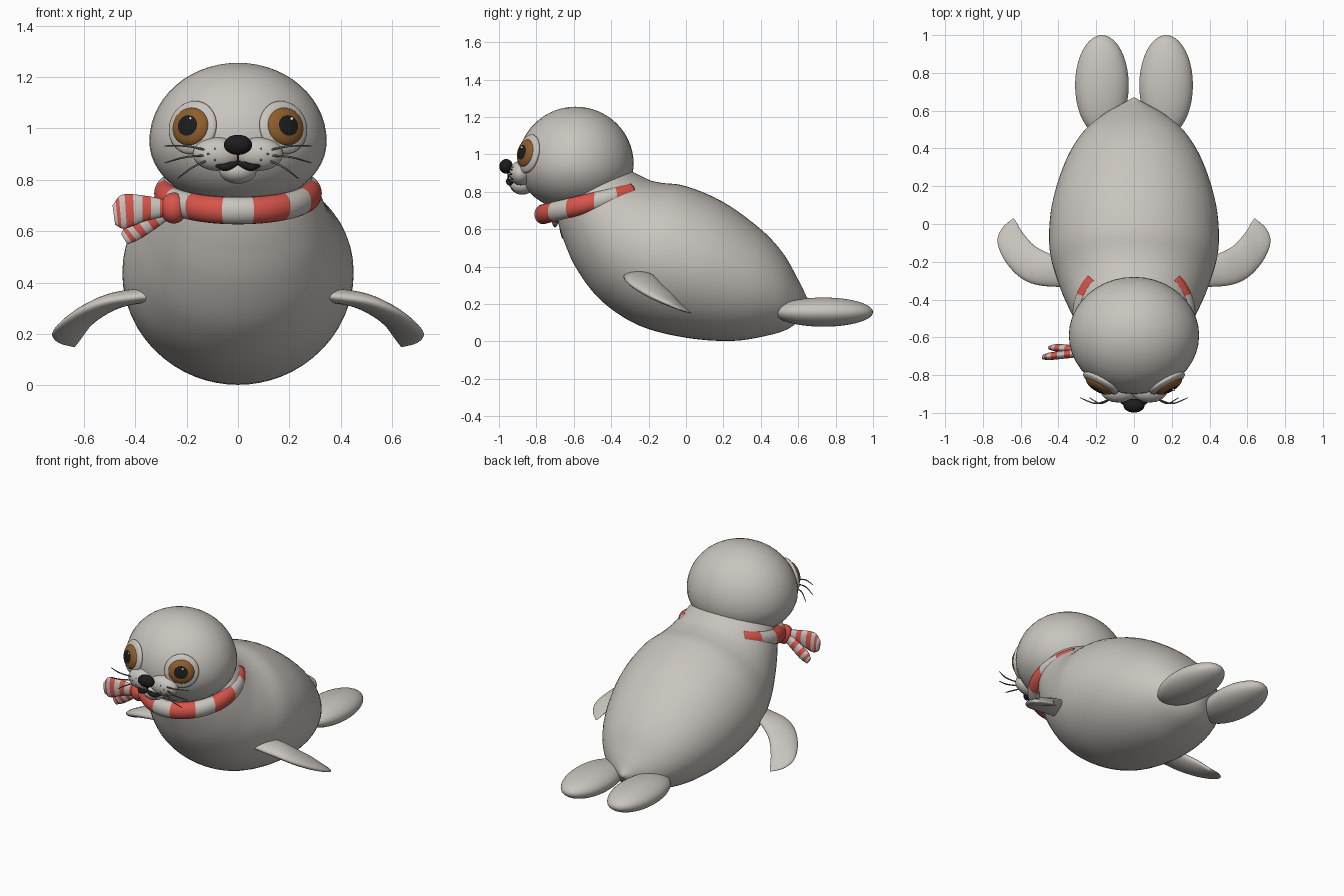
import bpy, bmesh, math
from mathutils import Vector, Matrix

cube = bpy.data.objects.get("Cube")
if cube:
    bpy.data.objects.remove(cube)


def material(name, r, g, b):
    m = bpy.data.materials.new(name)
    m.use_nodes = True
    m.diffuse_color = (r, g, b, 1)
    bsdf = m.node_tree.nodes["Principled BSDF"]
    bsdf.inputs["Base Color"].default_value = (r, g, b, 1)
    bsdf.inputs["Roughness"].default_value = 0.6
    return m


GREY = material("seal grey", 0.58, 0.55, 0.51)
RED = material("scarf red", 0.68, 0.09, 0.07)
BROWN = material("eye brown", 0.27, 0.11, 0.025)
BLACK = material("black", 0.012, 0.012, 0.013)
WHITE = material("highlight white", 0.9, 0.9, 0.9)
DARK = material("whisker grey", 0.14, 0.13, 0.12)


def finish(name, bm, *mats):
    bmesh.ops.recalc_face_normals(bm, faces=bm.faces)
    for f in bm.faces:
        f.smooth = True
    mesh = bpy.data.meshes.new(name)
    bm.to_mesh(mesh)
    bm.free()
    for m in mats:
        mesh.materials.append(m)
    ob = bpy.data.objects.new(name, mesh)
    bpy.context.collection.objects.link(ob)
    return ob


def ball(name, centre, radii, mats, normal=None, rule=None, shape=None):
    """Ellipsoid; rule picks a material and shape bends it, both on the unit sphere."""
    bm = bmesh.new()
    bmesh.ops.create_uvsphere(bm, u_segments=40, v_segments=28, radius=1)
    if rule:
        for f in bm.faces:
            f.material_index = rule(f.calc_center_median())
    if shape:
        for v in bm.verts:
            v.co = shape(v.co)
    turn = normal.to_track_quat('Z', 'Y').to_matrix().to_4x4() if normal else Matrix()
    bm.transform(Matrix.Translation(centre) @ turn @ Matrix.Diagonal((*radii, 1)))
    return finish(name, bm, *mats)


def spline(pts, steps):
    """Smooth path through the points."""
    ext = [2 * pts[0] - pts[1]] + pts + [2 * pts[-1] - pts[-2]]
    out = []
    for i in range(len(pts) - 1):
        a, b, c, d = ext[i:i + 4]
        for k in range(steps):
            t = k / steps
            out.append(0.5 * (2 * b + (c - a) * t + (2 * a - 5 * b + 4 * c - d) * t ** 2
                              + (3 * b - a - 3 * c + d) * t ** 3))
    return out + [pts[-1]]


def loft(name, sections, mats, steps=5, sides=40, rule=None):
    """Skin oval rings; each section is (edge, opposite edge, half-width vector)."""
    tracks = [spline([Vector(s[i]) for s in sections], steps) for i in range(3)]
    bm = bmesh.new()
    rings = []
    for a, b, w in zip(*tracks):
        ring = []
        for k in range(sides):
            t = math.tau * k / sides
            ring.append(bm.verts.new((a + b) / 2 + (a - b) / 2 * math.cos(t) + w * math.sin(t)))
        rings.append(ring)
    for j, (p, q) in enumerate(zip(rings, rings[1:])):
        for k in range(sides):
            n = (k + 1) % sides
            f = bm.faces.new((p[k], p[n], q[n], q[k]))
            f.material_index = rule((j + 0.5) / (len(rings) - 1)) if rule else 0
    bm.faces.new(rings[0])
    bm.faces.new(rings[-1])
    ob = finish(name, bm, *mats)
    return ob


def tube(name, pts, radii, mat):
    """Thin tapered tube."""
    cu = bpy.data.curves.new(name, 'CURVE')
    cu.dimensions = '3D'
    cu.bevel_depth = 1
    cu.bevel_resolution = 2
    cu.use_fill_caps = True
    path = spline([Vector(p) for p in pts], 5)
    sp = cu.splines.new('POLY')
    sp.points.add(len(path) - 1)
    for i, p in enumerate(path):
        t = i / (len(path) - 1) * (len(radii) - 1)
        j = min(int(t), len(radii) - 2)
        sp.points[i].co = (*p, 1)
        sp.points[i].radius = radii[j] + (radii[j + 1] - radii[j]) * (t - j)
    cu.materials.append(mat)
    ob = bpy.data.objects.new(name, cu)
    bpy.context.collection.objects.link(ob)
    bpy.ops.object.select_all(action='DESELECT')
    ob.select_set(True)
    bpy.context.view_layer.objects.active = ob
    bpy.ops.object.convert(target='MESH')


# Body: back point (y, z), belly point (y, z), half width
body = [(.67, .2, .67, .19, .003), (.645, .24, .63, .14, .06), (.6, .33, .56, .075, .16),
        (.52, .47, .45, .035, .27), (.4, .6, .25, .003, .365), (.2, .745, 0, .02, .435),
        (0, .83, -.25, .085, .448), (-.13, .848, -.45, .215, .405), (-.2, .865, -.58, .38, .36),
        (-.28, .905, -.65, .53, .32), (-.33, .93, -.69, .66, .28), (-.4, .95, -.7, .75, .2)]
loft("body", [((0, a, b), (0, c, d), (w, 0, 0)) for a, b, c, d, w in body], [GREY], sides=56)

# Head, slightly flattened below
HEAD, HR = Vector((0, -.59, .95)), Vector((.345, .31, .305))
ball("head", HEAD, HR, [GREY],
     shape=lambda c: Vector((c.x, c.y, c.z * (.83 if c.z < 0 else 1))))

for side, s in (("left", 1), ("right", -1)):
    # Eyes with raised sockets
    ex, ez = .18, 1.005
    ey = HEAD.y - HR.y * math.sqrt(1 - (ex / HR.x) ** 2 - ((ez - HEAD.z) / HR.z) ** 2)
    spot = Vector((s * ex, ey, ez))
    n = Vector([(spot[i] - HEAD[i]) / HR[i] ** 2 for i in range(3)]).normalized()
    ball(side + "_eye_socket", spot - n * .008, (.105, .105, .03), [GREY], n)
    ball(side + "_eye", spot + n * .006, (.08, .076, .034), [BROWN, BLACK], n,
         rule=lambda c: int(c.z > 0 and math.hypot(c.x, c.y) < .5))
    ball(side + "_eye_glint", spot + n * .034 + Vector((.013, 0, .026)), (.007,) * 3, [WHITE])

    # Muzzle cheek, whisker dots and whiskers
    ball(side + "_cheek", (s * .08, -.885, .9), (.095, .06, .065), [GREY])
    for i, (dx, dz) in enumerate(((.09, .92), (.115, .9), (.09, .878))):
        ball(f"{side}_whisker_dot_{i}", (s * dx, -.938, dz), (.005, .005, .005), [DARK])
    for i, (z0, x1, z1) in enumerate(((.915, .285, .932), (.895, .285, .866), (.875, .235, .805))):
        tube(f"{side}_whisker_{i}", [(s * .12, -.925, z0), (s * (.12 + x1) / 2, -.95, (z0 + z1) / 2 + .008),
                                     (s * x1, -.92, z1)], [.004, .004, .002], DARK)

    # Mouth half
    tube(side + "_mouth", [(0, -.95, .866), (s * .025, -.95, .857), (s * .055, -.942, .848),
                           (s * .09, -.92, .858)], [.007, .014, .015, .004], BLACK)

    # Front flipper: leading edge, trailing edge, half thickness
    fins = [((.34, -.335, .35), (.34, -.19, .36), .03), ((.5, -.325, .33), (.44, -.16, .335), .033),
            ((.6, -.285, .295), (.52, -.12, .29), .032), ((.68, -.2, .245), (.57, -.07, .245), .028),
            ((.722, -.1, .2), (.6, -.03, .2), .02), ((.7, -.025, .168), (.62, .005, .17), .01),
            ((.64, .03, .15), (.635, .028, .15), .001)]
    loft(side + "_front_flipper",
         [((s * a[0], *a[1:]), (s * b[0], *b[1:]), Vector((s * .45, .15, .88)) * t) for a, b, t in fins],
         [GREY], sides=28)

    # Rear flipper
    ball(side + "_rear_flipper", (s * .17, .735, .157), (.142, .265, .078), [GREY])

# Nose, nose line and chin
ball("nose", (0, -.962, .936), (.055, .036, .039), [BLACK])
tube("nose_line", [(0, -.955, .91), (0, -.95, .885), (0, -.95, .862)], [.004, .004, .006], BLACK)
ball("chin", (0, -.875, .835), (.072, .065, .05), [GREY])

# Scarf: tilted striped band, its back hidden inside the body
ring = []
for deg in range(-131, 132, 2):
    a = math.radians(deg)
    out = Vector((math.sin(a), -math.cos(a), 0))
    c = Vector((0, -.485, .747)) + out * .28
    c.z += (c.y + .485) * .24
    ring.append((c + Vector((0, 0, .053)), c - Vector((0, 0, .053)), out * .046))
loft("scarf", ring, [GREY, RED], steps=1, sides=24,
     rule=lambda t: int(11 < abs(t * 262 - 131) % 50 < 39))

# Scarf knot and two flared striped ends
ball("scarf_knot", (-.25, -.672, .69), (.053, .055, .06), [RED])


def stripes(t):
    return int(t * 4 % 1 < .5)


loft("scarf_end_upper", [((-.27, -.68, .72), (-.27, -.68, .66), (0, .022, 0)),
                         ((-.36, -.69, .738), (-.36, -.69, .64), (0, .022, 0)),
                         ((-.45, -.7, .742), (-.44, -.7, .61), (0, .02, 0)),
                         ((-.488, -.705, .7), (-.478, -.705, .625), (0, .012, 0))],
     [GREY, RED], steps=8, sides=24, rule=stripes)
loft("scarf_end_lower", [((-.28, -.665, .71), (-.25, -.665, .66), (0, .018, 0)),
                         ((-.36, -.66, .67), (-.32, -.66, .61), (0, .02, 0)),
                         ((-.43, -.655, .63), (-.38, -.655, .57), (0, .02, 0)),
                         ((-.455, -.655, .59), (-.43, -.655, .548), (0, .012, 0))],
     [GREY, RED], steps=8, sides=24, rule=stripes)
